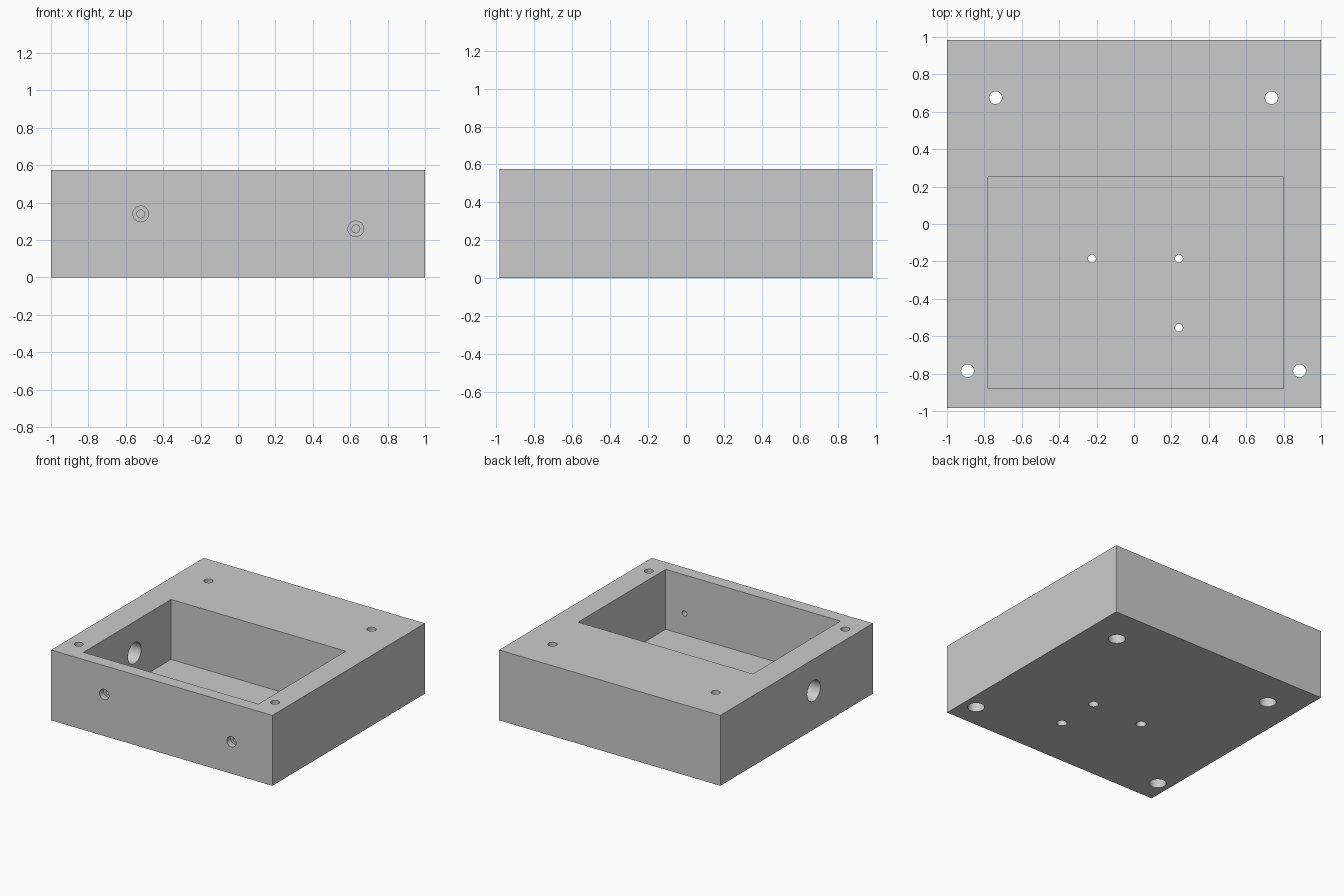
import bpy
import math
from mathutils import Vector

default = bpy.data.objects.get("Cube")
if default:
    bpy.data.objects.remove(default, do_unlink=True)

grey = bpy.data.materials.new("plain grey")
grey.use_nodes = True
colour = (0.6, 0.6, 0.6, 1)
grey.diffuse_color = colour
grey.node_tree.nodes["Principled BSDF"].inputs["Base Color"].default_value = colour

WIDTH, DEPTH, HEIGHT = 2.0, 1.97, 0.575
FLOOR = 0.085
FRONT = -DEPTH / 2
OVER = 0.05  # how far cutters stick out of the surface


def box(name, low, high):
    low, high = Vector(low), Vector(high)
    bpy.ops.mesh.primitive_cube_add(size=1, location=(low + high) / 2)
    obj = bpy.context.object
    obj.name = name
    obj.scale = high - low
    bpy.ops.object.transform_apply(location=True, rotation=False, scale=True)
    obj.data.materials.append(grey)
    return obj


def rod(start, end, radius):
    start, end = Vector(start), Vector(end)
    axis = end - start
    bpy.ops.mesh.primitive_cylinder_add(
        vertices=48, radius=radius, depth=axis.length, location=(start + end) / 2,
        rotation=axis.to_track_quat("Z", "Y").to_euler())
    obj = bpy.context.object
    obj.name = "hole_cutter"
    obj.data.materials.append(grey)
    return obj


def cut(target, cutter):
    cutter.hide_render = True
    mod = target.modifiers.new("cut", "BOOLEAN")
    mod.operation = "DIFFERENCE"
    mod.solver = "EXACT"
    mod.object = cutter
    bpy.context.view_layer.objects.active = target
    bpy.ops.object.modifier_apply(modifier=mod.name)
    bpy.data.objects.remove(cutter, do_unlink=True)


def stepped_hole(target, mouth, inward, length, radius, head_radius, head_depth):
    """Narrow bore with a wider recess for the screw head at its mouth."""
    mouth, inward = Vector(mouth), Vector(inward)
    outside = mouth - inward * OVER
    cut(target, rod(outside, mouth + inward * length, radius))
    cut(target, rod(outside, mouth + inward * head_depth, head_radius))


# Solid block with an open pocket
block = box("housing_block", (-WIDTH / 2, FRONT, 0), (WIDTH / 2, -FRONT, HEIGHT))
cut(block, box("pocket_cutter", (-0.78, -0.88, FLOOR), (0.80, 0.25, HEIGHT + OVER)))

# Corner mounting holes, recessed from below
for x, y in ((-0.74, 0.675), (0.735, 0.675), (-0.89, -0.785), (0.885, -0.785)):
    stepped_hole(block, (x, y, 0), (0, 0, 1), HEIGHT + OVER, 0.034, 0.064, 0.12)

# Small screw holes in the pocket floor, recessed from below
for x, y in ((-0.225, -0.185), (0.24, -0.185), (0.24, -0.555)):
    stepped_hole(block, (x, y, 0), (0, 0, 1), FLOOR + OVER, 0.021, 0.038, 0.05)

# Screw holes through the front wall
for x, z in ((-0.52, 0.34), (0.63, 0.26)):
    stepped_hole(block, (x, FRONT, z), (0, 1, 0), 0.15, 0.021, 0.042, 0.05)

# Cable hole through the side wall
cut(block, rod((-1 - OVER, -0.222, 0.316), (-0.7, -0.222, 0.316), 0.085))

bpy.ops.object.select_all(action="DESELECT")
block.select_set(True)
bpy.context.view_layer.objects.active = block
bpy.ops.object.shade_smooth_by_angle(angle=math.radians(30))
